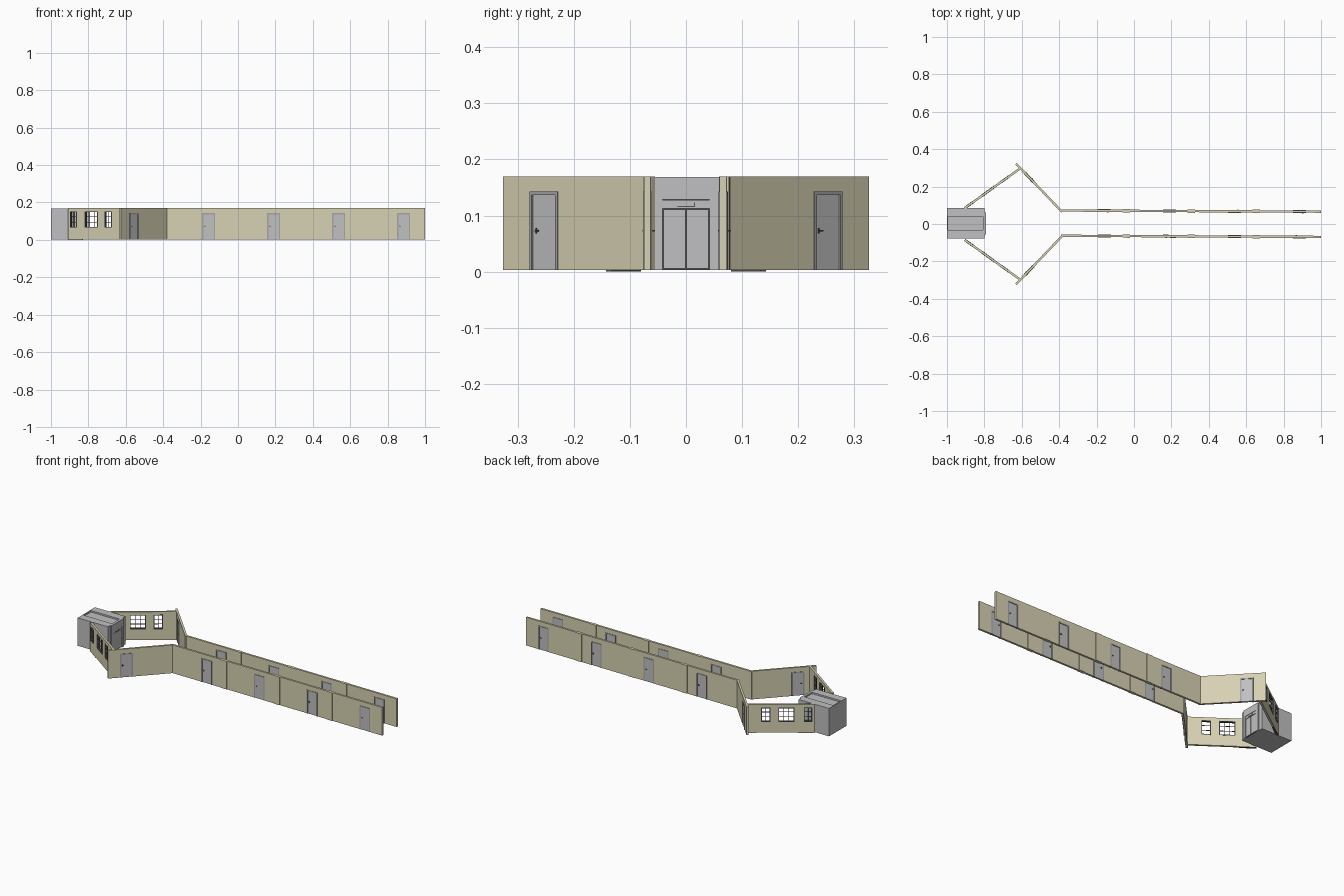
import bpy
import bmesh
from math import atan2
from mathutils import Matrix, Vector

old = bpy.data.objects.get("Cube")
if old:
    bpy.data.objects.remove(old)


def material(name, r, g, b):
    m = bpy.data.materials.new(name)
    m.use_nodes = True
    m.diffuse_color = (r, g, b, 1)
    node = next(n for n in m.node_tree.nodes if n.type == 'BSDF_PRINCIPLED')
    node.inputs["Base Color"].default_value = (r, g, b, 1)
    return m


TAN = material("wall_tan", 0.68, 0.64, 0.45)
GREY = material("door_grey", 0.53, 0.53, 0.54)
FRAME = material("frame_grey", 0.38, 0.38, 0.39)
DARK = material("dark_grey", 0.09, 0.09, 0.09)

Z0, TOP, THICK = 0.003, 0.17, 0.012
DOOR_H, DOOR_W, TRIM = 0.143, 0.069, 0.006


def build(name, boxes, mat, place=Matrix()):
    """One object made of axis-aligned boxes (x0, x1, y0, y1, z0, z1)."""
    bm = bmesh.new()
    for x0, x1, y0, y1, z0, z1 in boxes:
        size = Matrix.Diagonal((x1 - x0, y1 - y0, z1 - z0, 1))
        mid = Matrix.Translation(((x0 + x1) / 2, (y0 + y1) / 2, (z0 + z1) / 2))
        bmesh.ops.create_cube(bm, size=1, matrix=mid @ size)
    mesh = bpy.data.meshes.new(name)
    bm.to_mesh(mesh)
    bm.free()
    mesh.materials.append(mat)
    obj = bpy.data.objects.new(name, mesh)
    obj.matrix_world = place
    bpy.context.collection.objects.link(obj)
    return obj


def along(a, b):
    """Frame whose x axis runs from a to b, and the length."""
    d = Vector(b) - Vector(a)
    place = Matrix.Translation((a[0], a[1], 0)) @ Matrix.Rotation(atan2(d.y, d.x), 4, 'Z')
    return place, d.length


def wall(name, place, length, openings):
    """Wall with rectangular openings (s0, s1, z0, z1)."""
    h = THICK / 2
    boxes, s = [], 0
    for s0, s1, z0, z1 in openings:
        boxes.append((s, s0, -h, h, Z0, TOP))
        boxes.append((s0, s1, -h, h, z1, TOP))
        if z0 > Z0:
            boxes.append((s0, s1, -h, h, Z0, z0))
        s = s1
    boxes.append((s, length, -h, h, Z0, TOP))
    build(name, boxes, TAN, place)


def door(name, place, mid, handle_side):
    w, d = DOOR_W / 2, THICK / 2 + 0.002
    build(name + "_frame", [
        (mid - w, mid - w + TRIM, -d, d, Z0, DOOR_H),
        (mid + w - TRIM, mid + w, -d, d, Z0, DOOR_H),
        (mid - w, mid + w, -d, d, DOOR_H - TRIM, DOOR_H)], FRAME, place)
    build(name + "_leaf", [(mid - w + TRIM, mid + w - TRIM, -0.005, 0.005,
                            Z0, DOOR_H - TRIM)], GREY, place)
    # Lever and its plate pass through the leaf to show on both sides
    k = mid + handle_side * 0.021
    build(name + "_handle", [
        (k - 0.002, k + 0.002, -0.006, 0.006, 0.068, 0.078),
        (min(k, k - handle_side * 0.007), max(k, k - handle_side * 0.007),
         -0.009, 0.009, 0.072, 0.074)], DARK, place)


def window(name, place, s0, s1, z0, z1, cols, rows):
    f, d, m = 0.004, THICK / 2 + 0.001, 0.0009
    boxes = [(s0, s0 + f, -d, d, z0, z1), (s1 - f, s1, -d, d, z0, z1),
             (s0, s1, -d, d, z0, z0 + f), (s0, s1, -d, d, z1 - f, z1)]
    for i in range(1, cols):
        s = s0 + (s1 - s0) * i / cols
        boxes.append((s - m, s + m, -0.002, 0.002, z0, z1))
    for i in range(1, rows):
        z = z0 + (z1 - z0) * i / rows
        boxes.append((s0, s1, -0.002, 0.002, z - m, z + m))
    build(name, boxes, DARK, place)


def door_opening(mid):
    return (mid - DOOR_W / 2, mid + DOOR_W / 2, Z0, DOOR_H)


for side, tag in ((-1, "right"), (1, "left")):
    # Long corridor wall of four bays, each with a door
    near, far = (-0.063, -0.069) if side < 0 else (0.072, 0.066)
    place, length = along((-0.39, near), (1.0, far))
    bay = length / 4
    mids = [0.233 + i * bay for i in range(4)]
    wall(tag + "_corridor_wall", place, length, [door_opening(m) for m in mids])
    for i, m in enumerate(mids):
        door(f"{tag}_corridor_door_{i + 1}", place, m, side)
    build(tag + "_corridor_pilasters",
          [(i * bay - 0.02, i * bay + 0.02, -0.009, 0.009, Z0, TOP) for i in (1, 2, 3)],
          TAN, place)

    # Lobby wall with a door, slanting outwards
    place, length = along((-0.385, side * 0.065), (-0.63, side * 0.322))
    mid = length * 0.715
    wall(tag + "_lobby_door_wall", place, length, [door_opening(mid)])
    door(tag + "_lobby_door", place, mid, -side)

    # Lobby wall with three windows, running back to the lift
    place, length = along((-0.905, side * 0.085), (-0.61, side * 0.296))
    spans = [(0.012, 0.058, 2), (0.11, 0.196, 3), (0.239, 0.288, 2)]
    wall(tag + "_lobby_window_wall", place, length,
         [(a, b, 0.066, 0.152) for a, b, n in spans])
    for i, (a, b, n) in enumerate(spans):
        window(f"{tag}_window_{i + 1}", place, a, b, 0.066, 0.152, n, 3)
    build(tag + "_wall_base", [(0, 0.09, -0.006, 0.006, 0, Z0)], DARK, place)

# Lift shaft with a sunken strip in its roof
X0, X1, Y0, Y1 = -1.0, -0.8, -0.077, 0.086
build("lift_shaft", [
    (X0, X1, Y0, Y1, Z0, 0.16),
    (X0, X1, Y0, -0.031, 0.16, 0.169),
    (X0, X1, 0.04, Y1, 0.16, 0.169),
    (X0, X0 + 0.006, -0.031, 0.04, 0.16, 0.169),
    (X1 - 0.006, X1, -0.031, 0.04, 0.16, 0.169)], GREY)

# Lift front: surround, dark gaps, two leaves and the sign above
build("lift_surround", [(X1, X1 + 0.008, -0.055, -0.042, Z0, TOP - 0.001),
                        (X1, X1 + 0.008, 0.042, 0.062, Z0, TOP - 0.001),
                        (X1, X1 + 0.008, -0.042, 0.042, 0.129, TOP - 0.001)], GREY)
build("lift_door_gaps", [(X1, X1 + 0.002, -0.042, 0.042, Z0, 0.129)], DARK)
build("lift_door_leaves", [(X1, X1 + 0.005, -0.040, -0.001, 0.006, 0.111),
                           (X1, X1 + 0.005, 0.001, 0.040, 0.006, 0.111)], GREY)
build("lift_header", [(X1, X1 + 0.006, -0.042, 0.042, 0.113, 0.128)], GREY)
build("lift_indicator", [(X1, X1 + 0.008, -0.015, 0.016, 0.115, 0.117),
                         (X1, X1 + 0.008, 0.014, 0.016, 0.117, 0.123)], DARK)
